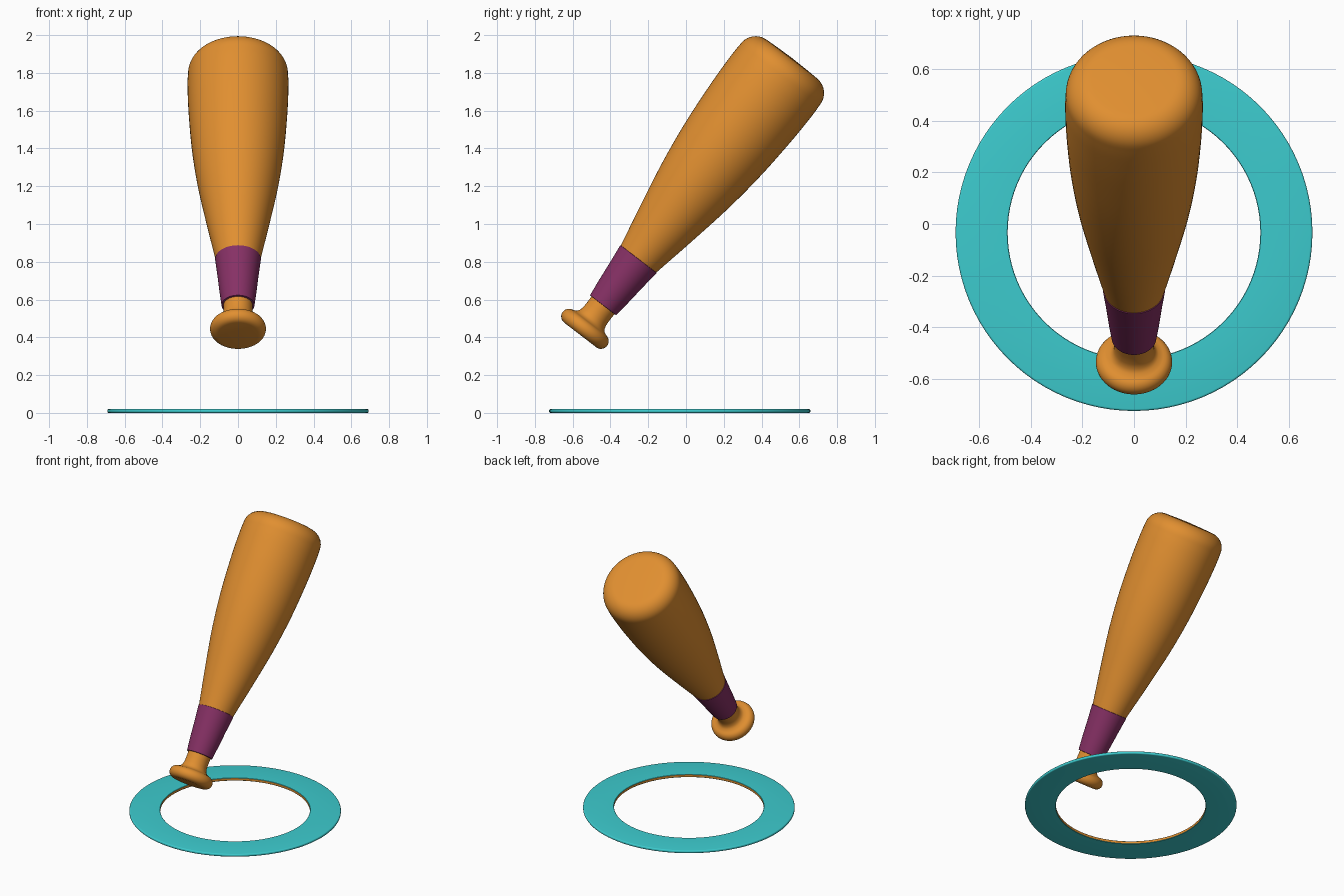
import bpy, bmesh, math
from mathutils import Matrix

if "Cube" in bpy.data.objects:
    bpy.data.objects.remove(bpy.data.objects["Cube"])


def material(name, rgb):
    m = bpy.data.materials.new(name)
    m.diffuse_color = (*rgb, 1)
    m.use_nodes = True
    m.node_tree.nodes["Principled BSDF"].inputs["Base Color"].default_value = m.diffuse_color
    return m


orange = material("orange wood", (0.75, 0.275, 0.03))
purple = material("purple grip", (0.24, 0.03, 0.13))
teal = material("turquoise", (0.046, 0.60, 0.62))


def arc(cr, cz, r, a0, a1, n=8):
    """Points (radius, height) on an arc, angles in degrees."""
    pts = []
    for i in range(n + 1):
        a = math.radians(a0 + (a1 - a0) * i / n)
        pts.append((cr + r * math.cos(a), cz + r * math.sin(a)))
    return pts


def smooth_curve(p, n=5):
    """Catmull-Rom curve through the profile points."""
    q = [p[0]] + p + [p[-1]]
    out = []
    for i in range(1, len(q) - 2):
        for k in range(n):
            t = k / n
            out.append(tuple(0.5 * (2 * b + (c - a) * t + (2 * a - 5 * b + 4 * c - d) * t * t
                                    + (3 * b - a - 3 * c + d) * t ** 3)
                             for a, b, c, d in zip(q[i - 1], q[i], q[i + 1], q[i + 2])))
    return out + [p[-1]]


def lathe(name, profile, mats, matrix, closed=False, segs=64, rule=None):
    bm = bmesh.new()
    rings = []
    for r, z in profile:
        if r < 1e-6:
            rings.append([bm.verts.new((0, 0, z))] * segs)
        else:
            rings.append([bm.verts.new((r * math.cos(2 * math.pi * k / segs),
                                        r * math.sin(2 * math.pi * k / segs), z))
                          for k in range(segs)])
    pairs = list(zip(rings, rings[1:]))
    if closed:
        pairs.append((rings[-1], rings[0]))
    for lo, hi in pairs:
        for k in range(segs):
            j = (k + 1) % segs
            f = bm.faces.new(list(dict.fromkeys((lo[k], lo[j], hi[j], hi[k]))))
            if rule:
                f.material_index = rule(f.calc_center_median())
    bmesh.ops.recalc_face_normals(bm, faces=bm.faces)
    me = bpy.data.meshes.new(name)
    bm.to_mesh(me)
    bm.free()
    for m in mats:
        me.materials.append(m)
    ob = bpy.data.objects.new(name, me)
    bpy.context.collection.objects.link(ob)
    ob.matrix_world = matrix
    bpy.ops.object.select_all(action='DESELECT')
    ob.select_set(True)
    bpy.context.view_layer.objects.active = ob
    bpy.ops.object.shade_smooth_by_angle(angle=math.radians(40))
    return ob


# Bat axis: origin at the knob centre, leaning back towards +y
tilt = Matrix.Translation((0, -0.535, 0.445)) @ Matrix.Rotation(math.radians(-37.5), 4, 'X')

# Knob and bare neck
knob = ([(0, -0.041)] + arc(0.107, 0, 0.041, -90, 80, 12)
        + [(0.095, 0.048), (0.083, 0.062), (0.077, 0.085), (0.076, 0.12), (0.077, 0.165)])
lathe("knob", knob, [orange], tilt)

# Grip wrap, slightly proud of the wood
lathe("grip_band", [(0.077, 0.157), (0.087, 0.158), (0.098, 0.25), (0.109, 0.36),
                    (0.121, 0.465), (0.117, 0.467)], [purple], tilt)

# Barrel with rounded end
barrel = smooth_curve([(0.117, 0.46), (0.135, 0.55), (0.165, 0.70), (0.212, 0.955), (0.244, 1.20),
                       (0.262, 1.45), (0.267, 1.62), (0.265, 1.70)])
barrel += arc(0.165, 1.70, 0.10, 0, 90, 10)[1:] + [(0.09, 1.803), (0, 1.805)]
lathe("barrel", barrel, [orange], tilt)

# Flat base ring with an orange inner wall
e = 0.008
ring = [(0.49, 0.002), (0.49, 0.018), (0.492, 0.02)]
ring += arc(0.692 - e, 0.02 - e, e, 90, 0, 4) + arc(0.692 - e, e, e, 0, -90, 4) + [(0.492, 0)]
lathe("base_ring", ring, [teal, orange], Matrix.Translation((0, -0.033, 0)), closed=True, segs=96,
      rule=lambda c: 1 if math.hypot(c.x, c.y) < 0.4905 else 0)
